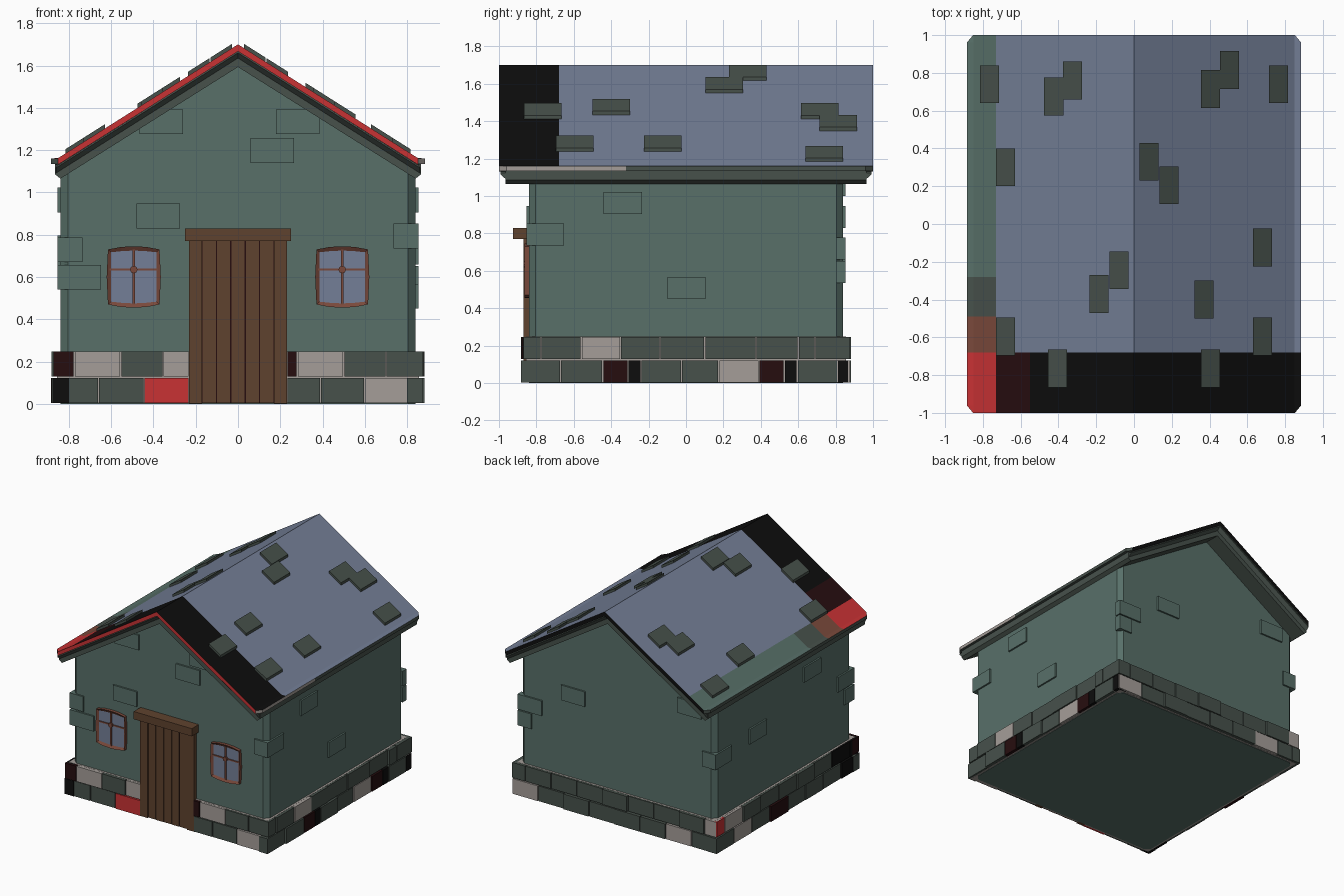
import bpy, bmesh, math, random
from mathutils import Matrix, Vector

if "Cube" in bpy.data.objects:
    bpy.data.objects.remove(bpy.data.objects["Cube"])

random.seed(4)
SLOPE = 0.632


def lin(c):
    c /= 255
    return c / 12.92 if c <= 0.04045 else ((c + 0.055) / 1.055) ** 2.4


COLOURS = {
    "g": ("wall_green", (88, 112, 105)), "s": ("stone_grey", (71, 81, 75)),
    "b": ("slate_blue", (116, 127, 151)), "k": ("black", (13, 13, 13)),
    "r": ("red", (200, 50, 52)), "d": ("dark_red", (38, 13, 15)),
    "l": ("light_grey", (165, 158, 153)), "w": ("wood_brown", (95, 66, 46)),
    "f": ("frame_brown", (122, 73, 59)),
}
KEYS = list(COLOURS)
MATS = []
for name, rgb in COLOURS.values():
    m = bpy.data.materials.new(name)
    m.diffuse_color = (*[lin(c) for c in rgb], 1)
    m.use_nodes = True
    m.node_tree.nodes["Principled BSDF"].inputs["Base Color"].default_value = m.diffuse_color
    MATS.append(m)


def finish(name, bm):
    bmesh.ops.recalc_face_normals(bm, faces=bm.faces[:])
    me = bpy.data.meshes.new(name)
    bm.to_mesh(me)
    bm.free()
    for m in MATS:
        me.materials.append(m)
    ob = bpy.data.objects.new(name, me)
    bpy.context.collection.objects.link(ob)
    return ob


def add_box(bm, x0, x1, y0, y1, z0, z1, key, side=0):
    """Box; side turns it to front 0, right 1, back 2, left 3."""
    mat = (Matrix.Rotation(side * math.pi / 2, 4, 'Z')
           @ Matrix.Translation(((x0 + x1) / 2, (y0 + y1) / 2, (z0 + z1) / 2))
           @ Matrix.Diagonal((x1 - x0, y1 - y0, z1 - z0, 1)))
    vs = bmesh.ops.create_cube(bm, size=1, matrix=mat)["verts"]
    for f in {f for v in vs for f in v.link_faces}:
        f.material_index = KEYS.index(key)
    return vs


def panels(name, items):
    """Boxes on the walls: (side, u0, u1, z0, z1, inner, outer, colour)."""
    bm = bmesh.new()
    for side, u0, u1, z0, z1, d0, d1, key in items:
        add_box(bm, u0, u1, -d1, -d0, z0, z1, key, side)
    return finish(name, bm)


def loft(name, sections, rule):
    """Join closed x-z profiles along y; rule(centre, normal) gives the colour."""
    bm = bmesh.new()
    rings = [[bm.verts.new((x, y, z)) for x, z in prof] for y, prof in sections]
    n = len(rings[0])
    for a, b in zip(rings, rings[1:]):
        for i in range(n):
            j = (i + 1) % n
            bm.faces.new((a[i], a[j], b[j], b[i]))
    bm.faces.new(rings[0])
    bm.faces.new(rings[-1])
    bmesh.ops.recalc_face_normals(bm, faces=bm.faces[:])
    for f in bm.faces:
        f.material_index = KEYS.index(rule(f.calc_center_median(), f.normal))
    return finish(name, bm)


def chevron(top, bottom, hx):
    """Upside-down V band between two ridge heights."""
    d = SLOPE * hx
    return [(-hx, top - d), (0, top), (hx, top - d),
            (hx, bottom - d), (0, bottom), (-hx, bottom - d)]


# Walls with gables and chamfered corners
def wall(h):
    return [(-h, 0), (h, 0), (h, 1.1), (0, 1.63), (-h, 1.1)]


loft("walls", [(-.84, wall(.805)), (-.805, wall(.84)), (.805, wall(.84)), (.84, wall(.805))],
     lambda c, n: "g")


# Roof slab: sloped top with a small flat lip at the eaves
def slab(lip):
    tops = [-.85, -.73, -.55, 0, .85]
    return ([(-lip, 1.16)] + [(x, 1.70 - SLOPE * abs(x)) for x in tops]
            + [(lip, 1.16), (lip, 1.135), (.85, 1.132), (0, 1.667), (-.85, 1.132), (-lip, 1.135)])


def roof_colour(c, n):
    if abs(n.y) > .9:
        return "r" if c.y < 0 else "k"
    if n.z < -.2:
        return "s"
    if abs(n.x) > .65:
        return "l" if c.x > 0 and c.y < -.32 else "s"
    if c.y < -.68:
        return "r" if c.x < -.73 else "d" if c.x < -.55 else "k"
    if c.x < -.73:
        return "f" if c.y < -.49 else "s" if c.y < -.28 else "g"
    return "b"


loft("roof_slab", [(y, slab(.852 if abs(y) == 1 else .885))
                   for y in (-1, -.96, -.68, -.49, -.32, -.28, .96, 1)], roof_colour)

# Sloping trim and gable boards below the slab
loft("roof_trim", [(y, chevron(1.668, b, .86)) for y, b in
                   ((-.992, 1.66), (-.965, 1.635), (.965, 1.635), (.992, 1.66))], lambda c, n: "s")
board = [(-.865, 1.137), (0, 1.66), (.865, 1.137), (.865, 1.085), (.84, 1.065), (0, 1.593),
         (-.84, 1.065), (-.865, 1.085)]
loft("gable_boards", [(-.965, board), (.965, board)], lambda c, n: "s")

# Raised roof shingles
bm = bmesh.new()
for x, y in [(-.765, .74), (-.425, .675), (-.325, .76), (-.68, .30), (-.185, -.37), (-.08, -.245),
             (-.68, -.595), (-.405, -.765), (.405, .715), (.505, .815), (.765, .74), (.08, .33),
             (.185, .205), (.68, -.125), (.37, -.40), (.68, -.595), (.405, -.765)]:
    for v in add_box(bm, x - .051, x + .051, y - .1, y + .1, -.01, .02, "s"):
        v.co.z += 1.70 - SLOPE * abs(v.co.x)
finish("roof_shingles", bm)

# Raised wall bricks
bricks = [(0, -.465, 1.275), (0, .18, 1.275), (0, .06, 1.14), (0, -.48, .83),
          (1, -.44, .905), (1, -.1, .45), (2, -.48, .83), (2, .52, 1.0),
          (3, -.43, .68), (3, .24, .905)]
items = [(s, u, u + .205, z, z + .117, .8, .853, "g") for s, u, z in bricks]
panels("wall_bricks", items)

# Corner bricks wrapping two walls (x sign, y sign, x length, y length, z)
bm = bmesh.new()
for sx, sy, lx, ly, z in [(-1, -1, .118, .2, .67), (-1, -1, .205, .118, .54), (1, -1, .118, .2, .735),
                          (1, 1, .205, .05, .66), (1, 1, .118, .05, .535), (-1, 1, .118, .2, .64)]:
    xs, ys = sorted((sx * .853, sx * (.853 - lx))), sorted((sy * .853, sy * (.853 - ly)))
    add_box(bm, *xs, *ys, z, z + .117, "g")
finish("corner_bricks", bm)

# Plinth: mortar core and two courses of stones
panels("plinth_core", [(0, -.855, .855, .003, .248, -.855, .855, "l")])


def course(side, z, breaks, keys):
    out = []
    for a, b, k in zip(breaks, breaks[1:], keys):
        if k != "-":
            out.append((side, a + .003, b - .003, z + .004, z + .122, .8,
                        .868 + random.random() * .016, k))
    return out


even = [-.88 + .22 * i for i in range(9)]
shifted = [-.87, -.77, -.55, -.33, -.11, .11, .33, .55, .77, .87]
stones = (course(0, 0, [-.885, -.66, -.445, -.23, .23, .39, .60, .86], "ssr-ssl")
          + course(0, .125, [-.875, -.775, -.555, -.355, -.23, .23, .28, .5, .7, .875], "dlsl-dlss")
          + course(1, 0, [-.885, -.67, -.445, -.31, -.24, -.025, .175, .39, .525, .595, .81, .87],
                   "ssdkssldksk")
          + course(1, .125, [-.87, -.775, -.56, -.35, -.14, .1, .375, .6, .69, .88], "sslssssss")
          + course(2, 0, even, "lsssssls") + course(2, .125, shifted, "ssssssssl")
          + course(3, 0, even, "slsdsssk") + course(3, .125, shifted, "rlssssskk"))
panels("plinth_stones", stones)

# Door: dark backing, five planks, side posts and lintel
planks = [(0, -.17 + .068 * i + .003, -.17 + .068 * (i + 1) - .003, .004, .77, .8,
           .863 + .002 * (i % 2), "w") for i in range(5)]
panels("door_backing", [(0, -.18, .18, .004, .77, .8, .858, "d")])
panels("door_planks", planks)
panels("door_frame", [(0, -.232, -.17, .002, .775, .8, .87, "w"), (0, .17, .232, .002, .775, .8, .87, "w"),
                      (0, -.25, .25, .77, .83, .8, .925, "w")])

# Windows: bowed frame with inset glass, glazing bars and centre knob
outline = [(-.122, .47), (-.06, .458), (0, .455), (.06, .458), (.122, .47), (.128, .6),
           (.122, .73), (.06, .742), (0, .745), (-.06, .742), (-.122, .73), (-.128, .6)]
for side_name, cx in (("left", -.493), ("right", .493)):
    bm = bmesh.new()
    front = [bm.verts.new((cx + x, -.864, z)) for x, z in outline]
    back = [bm.verts.new((cx + x, -.82, z)) for x, z in outline]
    face = bm.faces.new(front)
    bm.faces.new(back[::-1])
    for i in range(12):
        j = (i + 1) % 12
        bm.faces.new((front[i], back[i], back[j], front[j]))
    bmesh.ops.recalc_face_normals(bm, faces=bm.faces[:])
    bmesh.ops.inset_individual(bm, faces=[face], thickness=.02, depth=-.012)
    for f in bm.faces:
        f.material_index = KEYS.index("f")
    face.material_index = KEYS.index("b")
    add_box(bm, cx - .006, cx + .006, -.86, -.84, .47, .73, "f")
    add_box(bm, cx - .115, cx + .115, -.858, -.84, .63, .64, "f")
    knob = bmesh.ops.create_cone(bm, cap_ends=True, segments=8, radius1=.018, radius2=.018, depth=.025,
                                 matrix=Matrix.Translation((cx, -.855, .635))
                                 @ Matrix.Rotation(math.pi / 2, 4, 'X'))["verts"]
    for f in {f for v in knob for f in v.link_faces}:
        f.material_index = KEYS.index("f")
    finish(side_name + "_window", bm)
